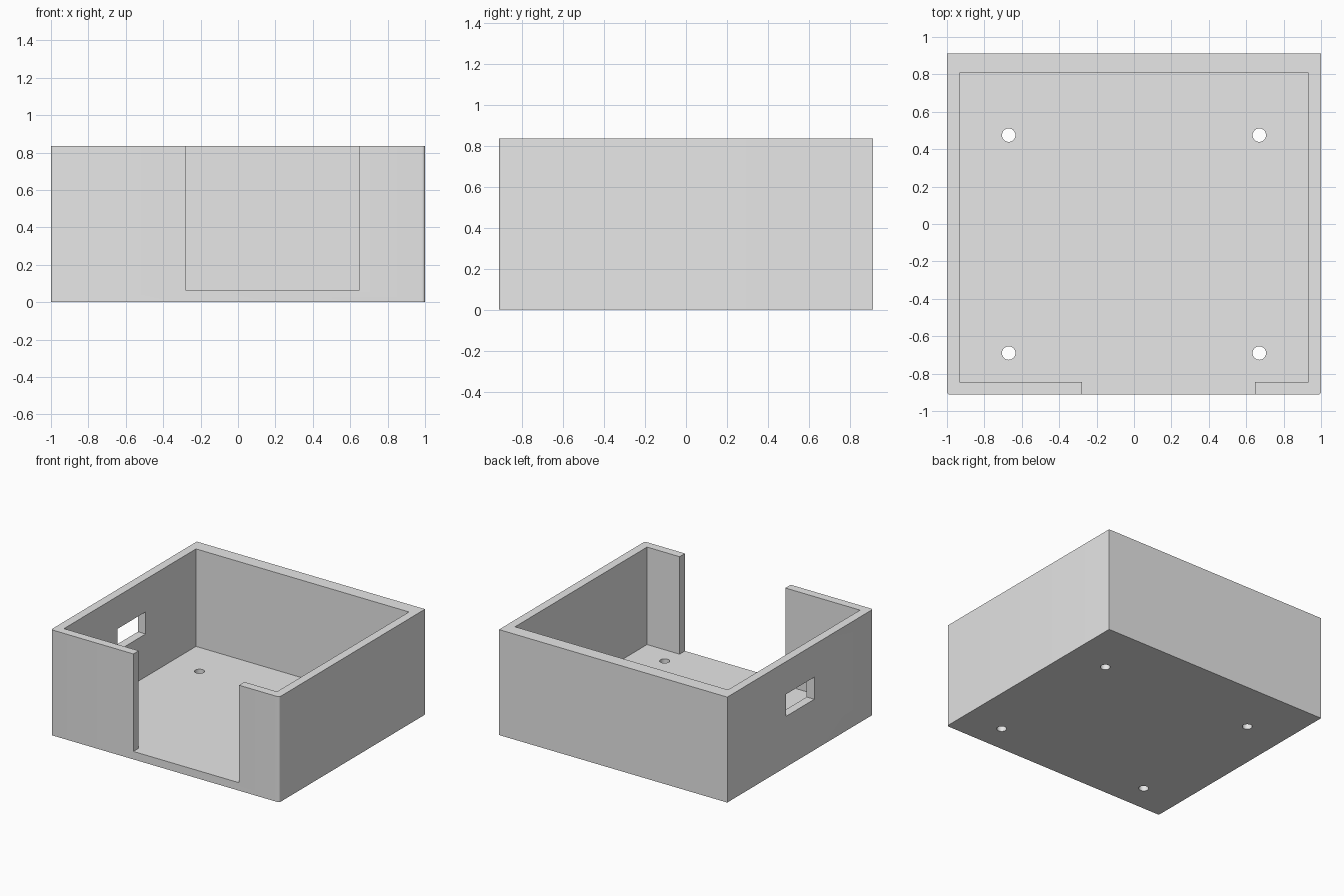
import bpy
import bmesh
import math

W, D, H = 1.0, 0.912, 0.835          # half width, half depth, height
FLOOR = 0.063                        # floor thickness
IN_X, IN_BACK, IN_FRONT = 0.933, 0.807, -0.845
OPEN_L, OPEN_R = -0.278, 0.648       # front opening
CORNER = 0.016                       # front corner rounding

default = bpy.data.objects.get("Cube")
if default:
    bpy.data.objects.remove(default, do_unlink=True)

grey = bpy.data.materials.new("light grey")
grey.use_nodes = True
grey.diffuse_color = (0.8, 0.8, 0.8, 1)
grey.node_tree.nodes["Principled BSDF"].inputs["Base Color"].default_value = (0.8, 0.8, 0.8, 1)


def prism(name, outline, z0, z1):
    """Extrude a flat outline from z0 up to z1."""
    bm = bmesh.new()
    face = bm.faces.new([bm.verts.new((x, y, z0)) for x, y in outline])
    top = bmesh.ops.extrude_face_region(bm, geom=[face])["geom"]
    verts = [v for v in top if isinstance(v, bmesh.types.BMVert)]
    bmesh.ops.translate(bm, verts=verts, vec=(0, 0, z1 - z0))
    bmesh.ops.recalc_face_normals(bm, faces=bm.faces)
    mesh = bpy.data.meshes.new(name)
    bm.to_mesh(mesh)
    bm.free()
    mesh.materials.append(grey)
    obj = bpy.data.objects.new(name, mesh)
    bpy.context.collection.objects.link(obj)
    return obj


def rect(x0, x1, y0, y1):
    return [(x0, y0), (x1, y0), (x1, y1), (x0, y1)]


def arc(cx, cy, r, start, end, steps):
    return [(cx + r * math.cos(start + (end - start) * i / steps),
             cy + r * math.sin(start + (end - start) * i / steps)) for i in range(steps + 1)]


# Solid block with the two front corners rounded
cx, cy = W - CORNER, -D + CORNER
outline = arc(-cx, cy, CORNER, math.pi, 1.5 * math.pi, 5)
outline += arc(cx, cy, CORNER, 1.5 * math.pi, 2 * math.pi, 5)
outline += [(W, D), (-W, D)]
box = prism("open_box", outline, 0, H)

# Cavity joined with the front opening
cavity = [(-IN_X, IN_FRONT), (OPEN_L, IN_FRONT), (OPEN_L, -1.1), (OPEN_R, -1.1),
          (OPEN_R, IN_FRONT), (IN_X, IN_FRONT), (IN_X, IN_BACK), (-IN_X, IN_BACK)]
cutters = [prism("cavity_cutter", cavity, FLOOR, H + 0.2)]

# Cable window in the side wall
cutters.append(prism("window_cutter", rect(-1.1, -0.8, -0.177, 0.177), 0.402, 0.577))

# Four screw holes through the floor
for x in (-0.67, 0.67):
    for y in (-0.69, 0.475):
        circle = arc(x, y, 0.036, 0, 2 * math.pi, 32)[:-1]
        cutters.append(prism("screw_hole_cutter", circle, -0.1, 0.2))

# Cut everything, then remove the cutters
bpy.context.view_layer.objects.active = box
for cutter in cutters:
    cutter.hide_render = True
    mod = box.modifiers.new(cutter.name, "BOOLEAN")
    mod.operation = "DIFFERENCE"
    mod.solver = "EXACT"
    mod.object = cutter
    bpy.ops.object.modifier_apply(modifier=mod.name)
for cutter in cutters:
    bpy.data.objects.remove(cutter, do_unlink=True)

# Smooth the rounded corners and holes, keep the edges sharp
bpy.ops.object.select_all(action="DESELECT")
box.select_set(True)
bpy.ops.object.shade_smooth_by_angle(angle=math.radians(30))
